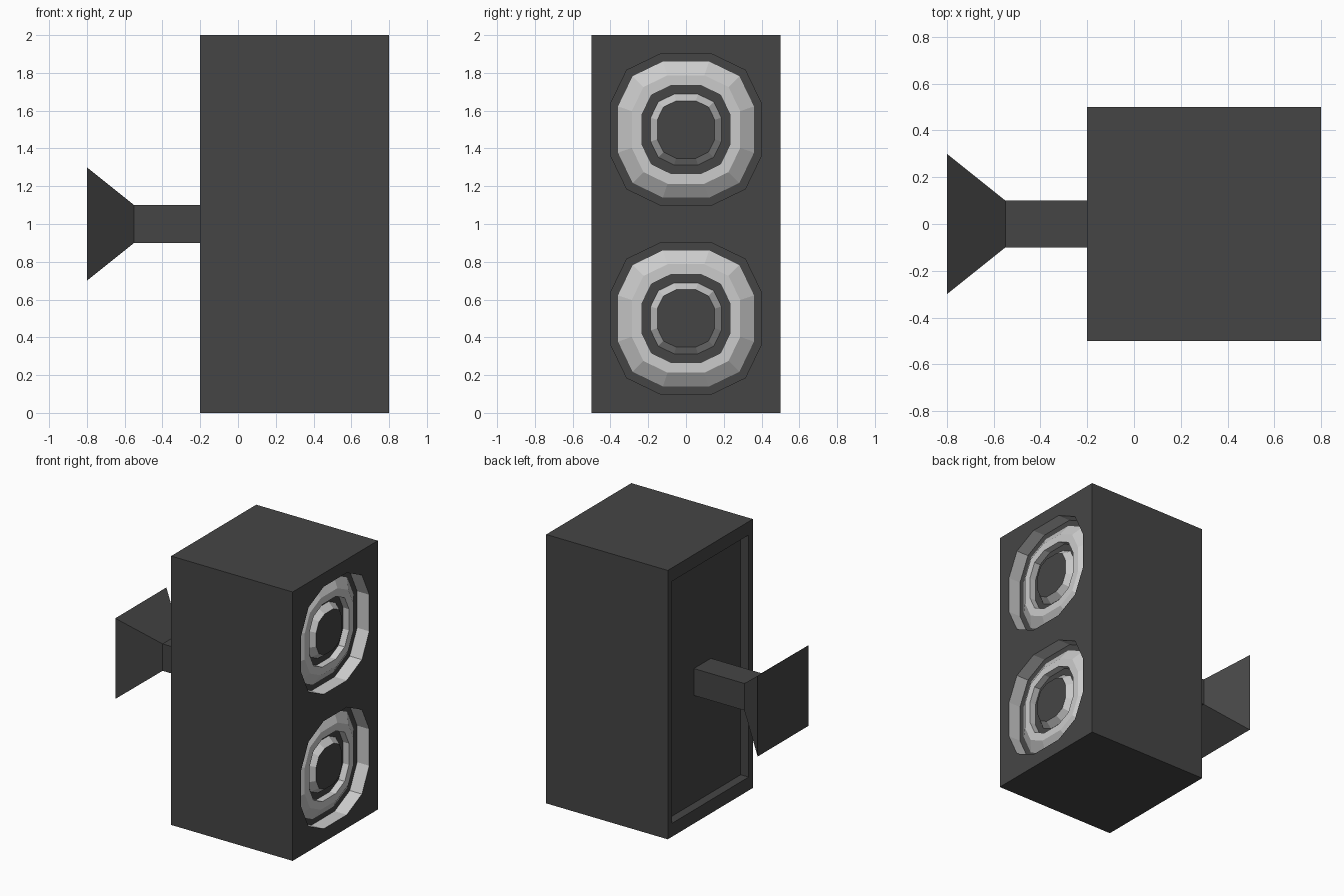
import bpy
import bmesh

if "Cube" in bpy.data.objects:
    bpy.data.objects.remove(bpy.data.objects["Cube"])


def material(name, v):
    m = bpy.data.materials.new(name)
    m.diffuse_color = (v, v, v, 1)
    m.use_nodes = True
    m.node_tree.nodes["Principled BSDF"].inputs["Base Color"].default_value = m.diffuse_color
    return m


DARK = material("dark_shell", 0.06)
LIGHT = material("light_trim", 0.6)


def finish(name, bm, mats):
    me = bpy.data.meshes.new(name)
    bm.to_mesh(me)
    bm.free()
    for m in mats:
        me.materials.append(m)
    ob = bpy.data.objects.new(name, me)
    bpy.context.collection.objects.link(ob)
    return ob


def box(name, lo, hi):
    bm = bmesh.new()
    bmesh.ops.create_cube(bm, size=1)
    for v in bm.verts:
        v.co = [(a + b) / 2 + c * (b - a) for a, b, c in zip(lo, hi, v.co)]
    return finish(name, bm, [DARK, LIGHT])


# Rounded-square outline with twelve corners, counter-clockwise seen from +x
QUARTER = [(1, 0.34), (0.785, 0.785), (0.34, 1)]


def outline(r):
    pts = []
    y_dir = [(1, 0), (0, 1), (-1, 0), (0, -1)]
    for c, s in y_dir:
        pts += [(r * (a * c - b * s), r * (a * s + b * c)) for a, b in QUARTER]
    return pts


def stack(name, profile, zc, cap_start=False, cap_end=False):
    """Skin outlines given as (half width, x); sides light, caps dark."""
    bm = bmesh.new()
    rings = [[bm.verts.new((x, y, zc + z)) for y, z in outline(r)] for r, x in profile]
    for a, b in zip(rings, rings[1:]):
        for i in range(12):
            j = (i + 1) % 12
            bm.faces.new((a[i], a[j], b[j], b[i])).material_index = 1
    if cap_start:
        bm.faces.new(rings[0][::-1])
    if cap_end:
        bm.faces.new(rings[-1])
    return finish(name, bm, [DARK, LIGHT])


def cut(target, cutter):
    mod = target.modifiers.new("cut", 'BOOLEAN')
    mod.operation = 'DIFFERENCE'
    mod.solver = 'EXACT'
    mod.object = cutter
    cutter.hide_render = True
    bpy.context.view_layer.objects.active = target
    bpy.ops.object.modifier_apply(modifier=mod.name)
    bpy.data.objects.remove(cutter)


# Cabinet with a shallow recess in the back
cabinet = box("cabinet", (-0.2, -0.5, 0), (0.8, 0.5, 2))
cut(cabinet, box("back_cutter", (-0.4, -0.45, 0.1), (-0.135, 0.45, 1.9)))

# Two drivers: pocket, raised surround and centre cap
for label, z in (("lower", 0.5), ("upper", 1.5)):
    cut(cabinet, stack("pocket_cutter", [(0.4, 0.7), (0.4, 0.9)], z, True, True))
    stack(label + "_surround",
          [(0.36, 0.7), (0.287, 0.75), (0.233, 0.75), (0.233, 0.7)], z)
    stack(label + "_centre_cap", [(0.187, 0.7), (0.152, 0.75)], z, cap_end=True)

# Wall bracket: square arm flaring to a wall plate
bm = bmesh.new()
rings = [[bm.verts.new((x, a * h, 1 + b * h)) for a, b in
          ((1, 1), (-1, 1), (-1, -1), (1, -1))]
         for x, h in ((-0.135, 0.1), (-0.55, 0.1), (-0.8, 0.3))]
for p, q in zip(rings, rings[1:]):
    for i in range(4):
        j = (i + 1) % 4
        bm.faces.new((p[i], p[j], q[j], q[i]))
bm.faces.new(rings[0])
bm.faces.new(rings[-1])
bmesh.ops.recalc_face_normals(bm, faces=bm.faces)
finish("wall_bracket", bm, [DARK])
